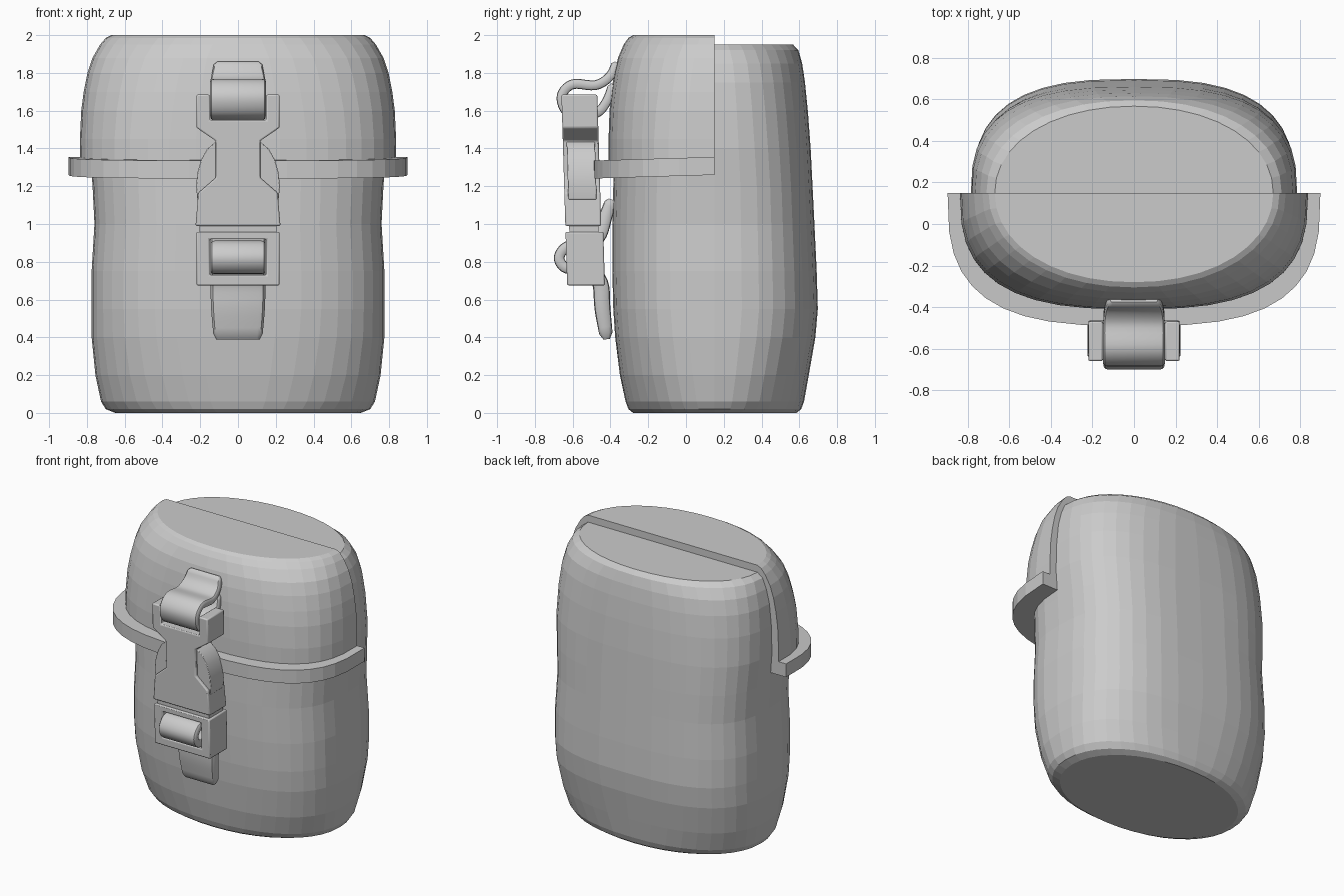
import bpy, bmesh, math
from mathutils import Vector

if "Cube" in bpy.data.objects:
    bpy.data.objects.remove(bpy.data.objects["Cube"])

grey = bpy.data.materials.new("plain grey")
grey.diffuse_color = (0.6, 0.6, 0.6, 1)
grey.use_nodes = True
grey.node_tree.nodes["Principled BSDF"].inputs["Base Color"].default_value = grey.diffuse_color
CY = 0.15  # split plane between lid front and open back


def finish(name, bm, bevel=0, smooth=False):
    bmesh.ops.recalc_face_normals(bm, faces=bm.faces)
    me = bpy.data.meshes.new(name)
    bm.to_mesh(me)
    bm.free()
    ob = bpy.data.objects.new(name, me)
    bpy.context.collection.objects.link(ob)
    me.materials.append(grey)
    if bevel:
        m = ob.modifiers.new("bevel", 'BEVEL')
        m.width, m.segments, m.limit_method = bevel, 2, 'ANGLE'
    if smooth:
        bpy.ops.object.select_all(action='DESELECT')
        ob.select_set(True)
        bpy.context.view_layer.objects.active = ob
        bpy.ops.object.shade_smooth_by_angle(angle=math.radians(40))
    return ob


def loft(bm, rings):
    vs = [[bm.verts.new(p) for p in r] for r in rings]
    n = len(vs[0])
    for a, b in zip(vs, vs[1:]):
        for i in range(n):
            j = (i + 1) % n
            bm.faces.new((a[i], a[j], b[j], b[i]))
    bm.faces.new(vs[0])
    bm.faces.new(vs[-1])


def oval(z, a, yf, yb, n, t0=0, t1=360, count=40):
    """Superellipse arc around the split plane, different depth front and back."""
    pts = []
    steps = count if t1 - t0 == 360 else count + 1
    for i in range(steps):
        t = math.radians(t0 + (t1 - t0) * i / count)
        c, s = round(math.cos(t), 6), round(math.sin(t), 6)
        d = yb - CY if s > 0 else CY - yf
        pts.append((math.copysign(abs(c) ** (2 / n), c) * a,
                    CY + math.copysign(abs(s) ** (2 / n), s) * d, z))
    return pts


# barrel-shaped body
body = [(0, .65, -.28, .585, 2.1), (.02, .70, -.305, .61, 2.2), (.06, .725, -.32, .625, 2.3),
        (.2, .755, -.35, .65, 2.5), (.4, .775, -.375, .685, 2.7), (.55, .775, -.385, .698, 2.8),
        (.75, .775, -.39, .692, 2.8), (1.0, .76, -.39, .68, 2.8), (1.2, .77, -.385, .67, 2.8),
        (1.4, .785, -.38, .66, 2.7), (1.6, .78, -.37, .645, 2.6), (1.75, .765, -.35, .63, 2.5),
        (1.85, .74, -.33, .615, 2.4), (1.92, .71, -.3, .595, 2.2), (1.95, .67, -.27, .567, 2.1)]
bm = bmesh.new()
loft(bm, [oval(*r) for r in body])
finish("body", bm)

# front half lid
lid = [(1.3, .838, -.41, 2.8), (1.45, .837, -.41, 2.8), (1.6, .83, -.405, 2.7),
       (1.7, .817, -.395, 2.6), (1.8, .797, -.38, 2.5), (1.88, .77, -.36, 2.4),
       (1.95, .73, -.33, 2.2), (1.985, .70, -.305, 2.1), (2.0, .67, -.28, 2.1)]
bm = bmesh.new()
loft(bm, [oval(z, a, yf, 1, n, 180, 360, 20) for z, a, yf, n in lid])
finish("lid", bm)

# flange around the lid, dipping slightly to the front
bm = bmesh.new()
loft(bm, [[(x, y, z + .03 * (y - CY)) for x, y, z in oval(h, .897, -.49, 1, 3, 180, 360, 20)]
          for h in (1.26, 1.355)])
finish("lid_flange", bm)


def lean(z):
    return -.03 * (z - 1.2)


def plate(name, outline, y0, y1, bevel=.008):
    """Outline in x, z extruded along y, leaning like the clip."""
    bm = bmesh.new()
    loft(bm, [[(x, y + lean(z), z) for x, z in outline] for y in (y0, y1)])
    return finish(name, bm, bevel, True)


# upper clip half: forked top, narrow waist, wide socket
half = [(.15, 1.55), (.15, 1.685), (.22, 1.685), (.22, 1.51), (.118, 1.44),
        (.118, 1.245), (.21, 1.165), (.225, .99)]
plate("clip_upper", half + [(-x, z) for x, z in reversed(half)], -.645, -.455)

# curved side prongs
prong = [(.09, 1.45), (.125, 1.43), (.165, 1.395), (.195, 1.34), (.215, 1.27), (.222, 1.2),
         (.215, 1.13), (.09, 1.13)]
for side, s in (("right", 1), ("left", -1)):
    plate("clip_prong_" + side, [(s * x, z) for x, z in prong], -.625, -.475, .004)

# neck between the clip halves
plate("clip_neck", [(-.205, .94), (.205, .94), (.205, 1.0), (-.205, 1.0)], -.625, -.47, 0)

# lower clip half: frame with a window
bm = bmesh.new()
loops = []
for y in (-.645, -.445):
    for w, z0, z1 in ((.22, .675, .958), (.15, .73, .92)):
        loops.append([bm.verts.new((x, y + lean(z), z))
                      for x, z in ((-w, z0), (w, z0), (w, z1), (-w, z1))])
fo, fi, bo, bi = loops
for a, b in ((fo, fi), (bo, bi), (fo, bo), (fi, bi)):
    for i in range(4):
        j = (i + 1) % 4
        bm.faces.new((a[i], a[j], b[j], b[i]))
finish("clip_lower_frame", bm, .008, True)


def strap(name, pts):
    """Sweep a rounded band along y, z, half width, half thickness control points."""
    P = [Vector(p) for p in pts]
    P = [2 * P[0] - P[1]] + P + [2 * P[-1] - P[-2]]
    path = []
    for a, b, c, d in zip(P, P[1:], P[2:], P[3:]):
        for k in range(5):
            t = k / 5
            path.append(.5 * (2 * b + (c - a) * t + (2 * a - 5 * b + 4 * c - d) * t * t
                              + (3 * b - a - 3 * c + d) * t ** 3))
    path.append(P[-2])
    rings = []
    for i, p in enumerate(path):
        t = path[min(i + 1, len(path) - 1)] - path[max(i - 1, 0)]
        t = Vector((t[0], t[1])).normalized()
        end = .5 if i in (0, len(path) - 1) else 1
        w, h = p[2] * (.8 + .2 * end), p[3] * end
        sec = []
        for sx, sn, first in ((1, 1, 0), (-1, 1, 1), (-1, -1, 0), (1, -1, 1)):
            corner = [(w, h * .5), (w - h * .3, h * .9), (w - h * .8, h)]
            sec += [(sx * u, sn * v) for u, v in (reversed(corner) if first else corner)]
        rings.append([(u, p[0] - t[1] * v, p[1] + t[0] * v) for u, v in sec])
    bm = bmesh.new()
    loft(bm, rings)
    finish(name, bm, 0, True)


# strap looped through the forked top
strap("upper_strap", [(-.365, 1.855, .125, .025), (-.405, 1.78, .14, .025), (-.48, 1.735, .148, .026),
                      (-.60, 1.74, .148, .026), (-.658, 1.68, .148, .026), (-.635, 1.60, .148, .026),
                      (-.56, 1.575, .146, .026), (-.47, 1.59, .146, .026), (-.42, 1.65, .145, .025),
                      (-.385, 1.74, .135, .025)])
# strap looped through the lower frame
strap("lower_strap", [(-.395, 1.13, .125, .03), (-.425, 1.04, .135, .035), (-.46, .93, .145, .033),
                      (-.54, .885, .146, .028), (-.63, .88, .146, .028), (-.672, .82, .146, .028),
                      (-.63, .765, .146, .028), (-.52, .77, .146, .03), (-.455, .69, .146, .042),
                      (-.442, .55, .142, .042), (-.42, .39, .128, .034)])
